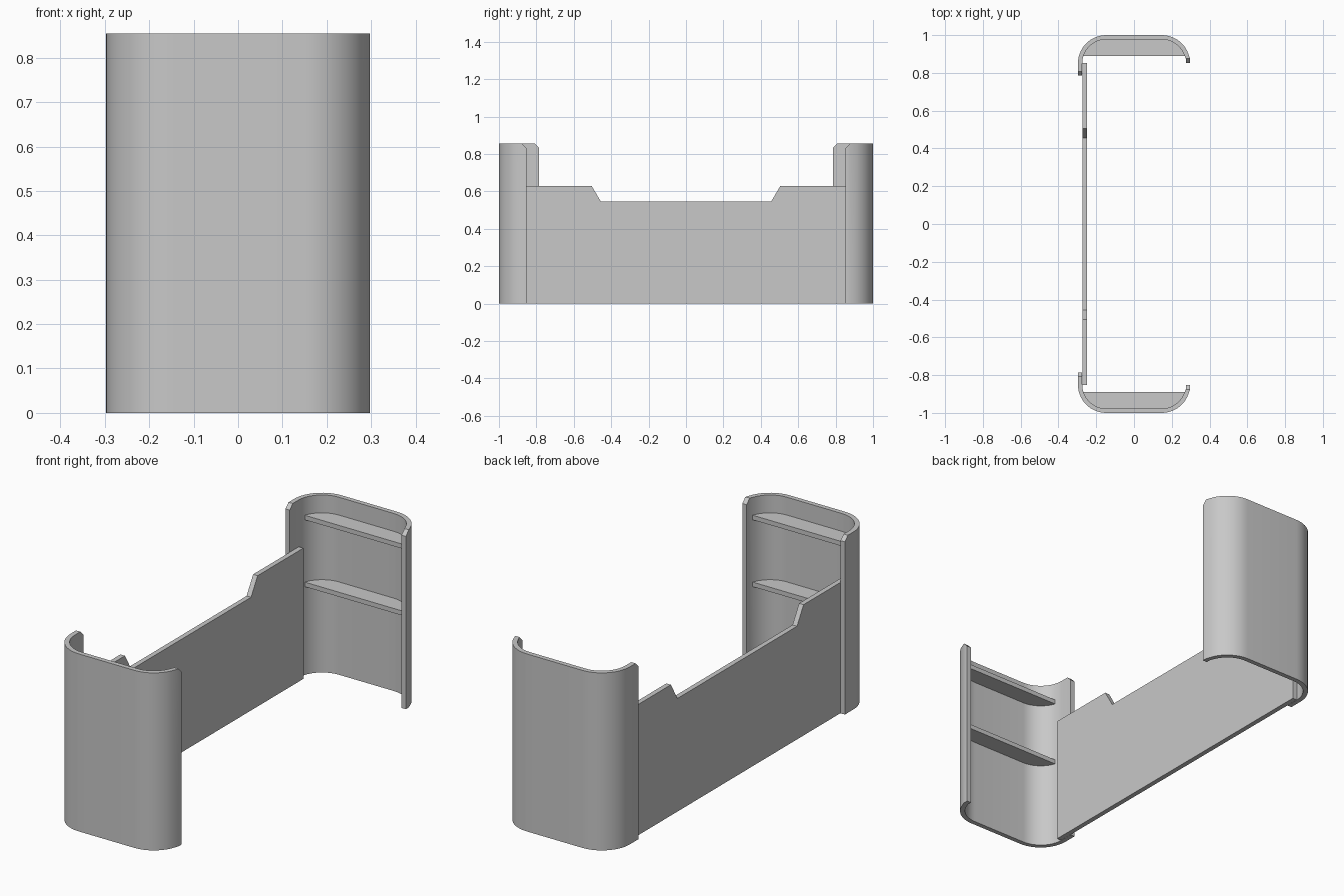
import bpy, bmesh, math

cube = bpy.data.objects.get("Cube")
if cube:
    bpy.data.objects.remove(cube, do_unlink=True)

HALF_X, HALF_Y, HEIGHT = 0.297, 1.0, 0.855
WALL, RADIUS, BEVEL = 0.023, 0.15, 0.023
CX, CY = HALF_X - RADIUS, HALF_Y - RADIUS      # corner centre

grey = bpy.data.materials.new("plain grey")
grey.use_nodes = True
grey.diffuse_color = (0.58, 0.58, 0.58, 1)
grey.node_tree.nodes["Principled BSDF"].inputs["Base Color"].default_value = (0.58, 0.58, 0.58, 1)


def finish(name, bm, smooth=False):
    bmesh.ops.recalc_face_normals(bm, faces=bm.faces[:])
    mesh = bpy.data.meshes.new(name)
    bm.to_mesh(mesh)
    bm.free()
    mesh.materials.append(grey)
    obj = bpy.data.objects.new(name, mesh)
    bpy.context.collection.objects.link(obj)
    if smooth:
        bpy.ops.object.select_all(action='DESELECT')
        obj.select_set(True)
        bpy.context.view_layer.objects.active = obj
        bpy.ops.object.shade_smooth_by_angle(angle=math.radians(30))
    return obj


def prism(name, points, offset, smooth=False):
    """Extrude a flat outline along an offset vector."""
    bm = bmesh.new()
    face = bm.faces.new([bm.verts.new(p) for p in points])
    out = bmesh.ops.extrude_face_region(bm, geom=[face])
    verts = [g for g in out["geom"] if isinstance(g, bmesh.types.BMVert)]
    bmesh.ops.translate(bm, verts=verts, vec=offset)
    return finish(name, bm, smooth)


def corners(radius, start=0.0, steps=14):
    """Both rounded corners, from the +x side round to the -x side."""
    arc = [start + (math.pi / 2 - start) * i / steps for i in range(steps + 1)]
    right = [(CX + radius * math.cos(a), CY + radius * math.sin(a)) for a in arc]
    return right + [(-x, y) for x, y in reversed(right)]


def end_wall(name, sign):
    """Rounded C-shaped wall with clipped upper corners at its two ends."""
    def path(inset):
        x = HALF_X - inset
        return ([(x, 0.853), (x, 0.853 + BEVEL)] +
                [p for p in corners(RADIUS - inset) if p[0] < 0 or p[1] > 0.88] +
                [(-x, 0.785 + BEVEL), (-x, 0.785)])
    outer, inner = path(0), path(WALL)
    # keep both paths paired by using the same corner samples
    if len(outer) != len(inner):
        def path2(inset):
            x = HALF_X - inset
            return ([(x, 0.853), (x, 0.853 + BEVEL)] + corners(RADIUS - inset)[4:] +
                    [(-x, 0.785 + BEVEL), (-x, 0.785)])
        outer, inner = path2(0), path2(WALL)
    bm = bmesh.new()
    rings = []
    last = len(outer) - 1
    for i, (o, n) in enumerate(zip(outer, inner)):
        top = HEIGHT - BEVEL if i in (0, last) else HEIGHT
        rings.append([bm.verts.new((x, sign * y, z)) for x, y, z in
                      ((*o, 0), (*o, top), (*n, top), (*n, 0))])
    for a, b in zip(rings, rings[1:]):
        for k in range(4):
            m = (k + 1) % 4
            bm.faces.new((a[k], a[m], b[m], b[k]))
    bm.faces.new(rings[0])
    bm.faces.new(rings[-1])
    finish(name, bm, True)


# Two end walls, each with two inner shelves
for side, sign in (("front", -1), ("back", 1)):
    end_wall(side + "_end_wall", sign)
    r = RADIUS - WALL + 0.004
    outline = corners(r, math.asin((0.89 - CY) / r))
    for level, z in (("lower", 0.425), ("upper", 0.747)):
        prism(f"{side}_{level}_shelf", [(x, sign * y, z) for x, y in outline],
              (0, 0, 0.022), True)

# Long side panel with a lowered middle
half = [(0.853, 0), (0.853, 0.63), (0.505, 0.63), (0.455, 0.545)]
profile = half + [(-y, z) for y, z in reversed(half)]
prism("side_panel", [(-0.273, y, z) for y, z in profile], (0.024, 0, 0))
